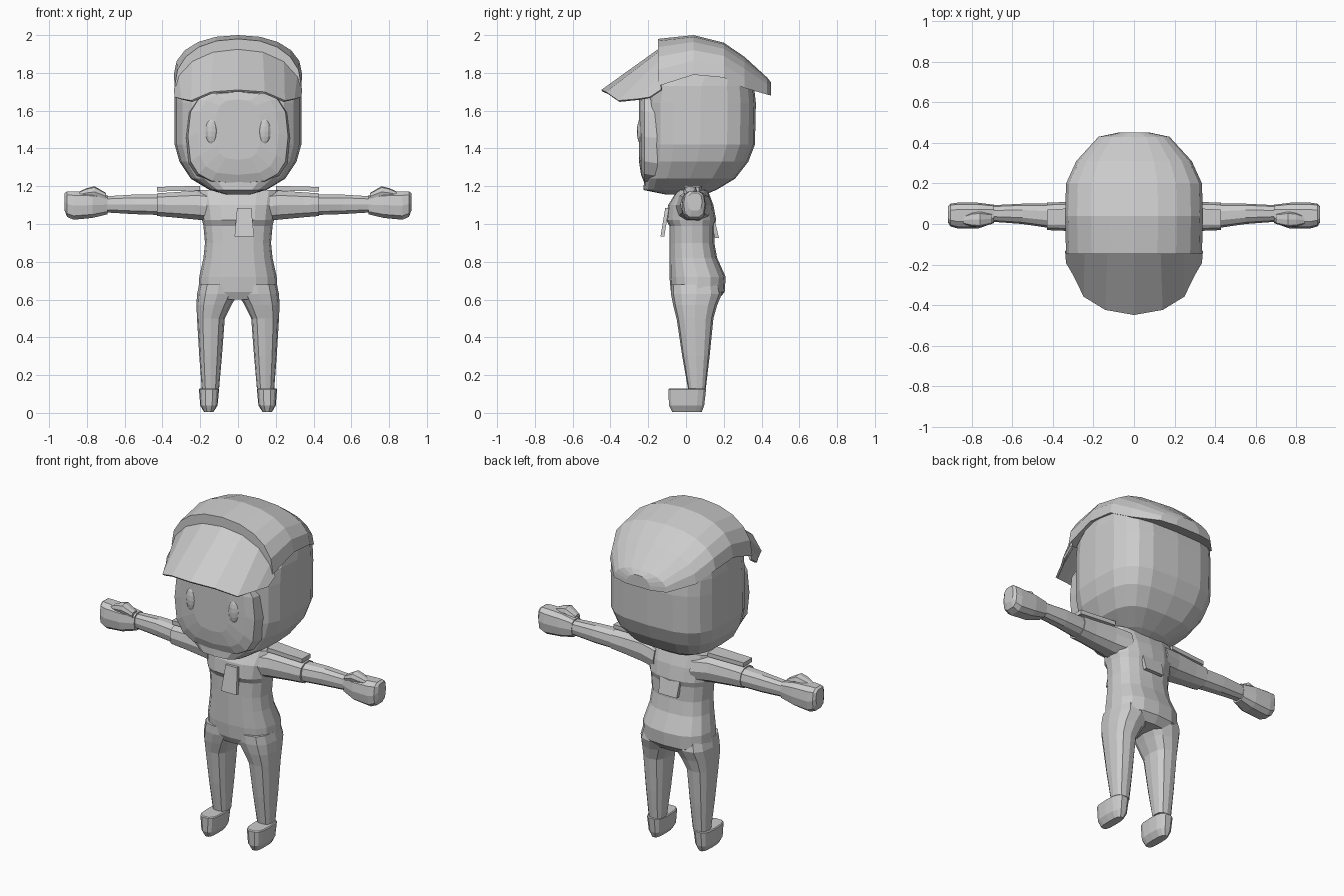
import bpy, bmesh, math
from mathutils import Vector

if "Cube" in bpy.data.objects:
    bpy.data.objects.remove(bpy.data.objects["Cube"])

GREY = bpy.data.materials.new("plain grey")
GREY.diffuse_color = (0.6, 0.6, 0.6, 1)
GREY.use_nodes = True
GREY.node_tree.nodes["Principled BSDF"].inputs["Base Color"].default_value = GREY.diffuse_color


def finish(name, bm, mirror=False):
    bmesh.ops.recalc_face_normals(bm, faces=bm.faces[:])
    me = bpy.data.meshes.new(name)
    bm.to_mesh(me)
    bm.free()
    me.materials.append(GREY)
    ob = bpy.data.objects.new(name, me)
    bpy.context.collection.objects.link(ob)
    if mirror:
        ob.modifiers.new("mirror", 'MIRROR').use_mirror_merge = False
    return ob


def skin(name, rings, mirror=False):
    """Join closed rings of points into a capped solid."""
    bm = bmesh.new()
    vs = [[bm.verts.new(p) for p in r] for r in rings]
    n = len(rings[0])
    for a, b in zip(vs, vs[1:]):
        for i in range(n):
            j = (i + 1) % n
            bm.faces.new((a[i], a[j], b[j], b[i]))
    bm.faces.new(vs[0])
    bm.faces.new(vs[-1])
    return finish(name, bm, mirror)


def oval(u0, u1, v0, v1, n, e):
    """Superellipse filling the box u0..u1, v0..v1."""
    pts = []
    for i in range(n):
        a = 2 * math.pi * i / n
        c, s = math.cos(a), math.sin(a)
        pts.append(((u0 + u1) / 2 + (u1 - u0) / 2 * math.copysign(abs(c) ** (2 / e), c),
                    (v0 + v1) / 2 + (v1 - v0) / 2 * math.copysign(abs(s) ** (2 / e), s)))
    return pts


def loft(name, axis, rows, n=12, e=2.5, mirror=False):
    """Rows are (position on axis, u0, u1, v0, v1)."""
    rings = []
    for p, *box in rows:
        o = oval(*box, n, e)
        rings.append([{'x': (p, u, v), 'y': (u, p, v), 'z': (u, v, p)}[axis] for u, v in o])
    return skin(name, rings, mirror)


# Head: rounded hood, (z, half width, front, back)
head = [(1.155, .06, -.10, .10), (1.18, .15, -.225, .16), (1.24, .25, -.222, .26),
        (1.33, .31, -.215, .33), (1.42, .335, -.215, .365), (1.64, .335, -.215, .37),
        (1.73, .335, -.20, .36), (1.80, .325, -.12, .34)]
loft("head", 'z', [(z, -w, w, f, b) for z, w, f, b in head], 20, 3.3)

# Face panel standing a little proud of the hood opening
face = [(-.15, .275, 1.20, 1.71), (-.22, .265, 1.215, 1.71),
        (-.238, .215, 1.26, 1.70), (-.25, .12, 1.34, 1.66)]
loft("face", 'y', [(y, -w, w, a, b) for y, w, a, b in face], 16, 3)

# Eyes
bm = bmesh.new()
bmesh.ops.create_uvsphere(bm, u_segments=10, v_segments=8, radius=1)
for v in bm.verts:
    v.co = Vector((.14 + v.co.x * .034, -.238 + v.co.y * .022, 1.49 + v.co.z * .07))
finish("eyes", bm, True)

# Cap: arches placed from front to back, (y, half width, bottom, top)
rings = []
for y, w, zb, zt in [(-.148, .335, 1.73, 1.98), (.04, .34, 1.79, 2.0), (.2, .335, 1.775, 1.96),
                     (.31, .285, 1.72, 1.885), (.43, .175, 1.685, 1.775), (.45, .08, 1.68, 1.75)]:
    arch = []
    for i in range(11):
        a = math.pi * i / 10
        c, s = math.cos(a), max(0, math.sin(a))
        arch.append((w * math.copysign(abs(c) ** .9, c), y, zb + (zt - zb) * s ** .9))
    rings.append(arch)
skin("cap", rings)

# Cap brim: curved visor from the cap edge to the tip
root = [(0, -.145, 1.92), (.13, -.145, 1.905), (.24, -.14, 1.86), (.31, -.135, 1.79), (.335, -.13, 1.71)]
tip = [(0, -.445, 1.705), (.14, -.42, 1.695), (.245, -.355, 1.65), (.295, -.25, 1.66), (.33, -.19, 1.67)]
bm = bmesh.new()
rows = []
for line in (root, tip):
    full = [(-x, y, z) for x, y, z in line[:0:-1]] + line
    rows.append([bm.verts.new(p) for p in full])
for i in range(len(rows[0]) - 1):
    bm.faces.new((rows[0][i], rows[1][i], rows[1][i + 1], rows[0][i + 1]))
brim = finish("cap_brim", bm)
sol = brim.modifiers.new("thickness", 'SOLIDIFY')
sol.thickness, sol.offset = .012, 0

# Torso with the stepped yoke at the top and the seat at the bottom
torso = [(.60, .17, -.06, .17), (.64, .21, -.08, .205), (.72, .205, -.088, .21),
         (.82, .183, -.088, .165), (.90, .175, -.088, .15), (.99, .183, -.088, .15),
         (1.02, .19, -.105, .16), (1.10, .20, -.095, .145), (1.18, .215, -.045, .115)]
loft("torso", 'z', [(z, -w, w, f, b) for z, w, f, b in torso], 16, 2.5)

# Legs
loft("legs", 'z', [(.13, .10, .192, .01, .105), (.3, .085, .205, -.02, .125),
                   (.5, .07, .217, -.05, .145), (.57, .035, .22, -.068, .165),
                   (.63, .0, .217, -.08, .19), (.68, .0, .205, -.08, .18)], 12, 2.6, True)

# Shoes with a rounded toe and sole
loft("shoes", 'z', [(.005, .13, .18, -.075, .085), (.04, .108, .2, -.092, .098),
                    (.125, .1, .207, -.095, .108), (.13, .105, .202, -.09, .104)], 14, 3, True)

# Arms with a sleeve edge, then the hands and thumbs
loft("sleeves", 'x', [(.12, -.06, .14, 1.01, 1.17), (.22, -.045, .12, 1.02, 1.18),
                      (.35, -.033, .108, 1.033, 1.17), (.43, -.03, .105, 1.04, 1.165)], 10, 2.4, True)
loft("forearms", 'x', [(.40, -.022, .1, 1.045, 1.158), (.55, 0, .1, 1.05, 1.158),
                       (.71, .012, .092, 1.06, 1.148)], 10, 2.4, True)
loft("hands", 'x', [(.69, .005, .095, 1.05, 1.155), (.77, -.023, .105, 1.03, 1.17),
                    (.87, -.022, .105, 1.02, 1.175), (.905, -.012, .1, 1.035, 1.175),
                    (.918, .01, .085, 1.07, 1.165)], 10, 3, True)
loft("thumbs", 'x', [(.70, .0, .05, 1.13, 1.165), (.76, -.015, .06, 1.14, 1.2),
                     (.80, -.012, .055, 1.14, 1.19), (.84, 0, .04, 1.14, 1.172)], 8, 3, True)


def plate(name, quad, depth, mirror=False):
    """Flat four-cornered plate pushed along a depth vector."""
    d = Vector(depth)
    return skin(name, [quad, [tuple(Vector(p) + d) for p in quad]], mirror)


# Shoulder boards and the hanging tabs on chest and back
plate("shoulder_boards", [(.20, -.01, 1.178), (.43, -.01, 1.172), (.43, .07, 1.172), (.20, .085, 1.178)],
      (0, 0, .024), True)
plate("chest_tab", [(-.005, -.11, 1.085), (.07, -.11, 1.085), (.085, -.135, .935), (-.018, -.135, .935)],
      (0, .02, 0))
plate("back_tab", [(-.07, .135, 1.09), (.07, .135, 1.09), (.06, .175, .925), (-.06, .175, .925)],
      (0, -.022, 0))
